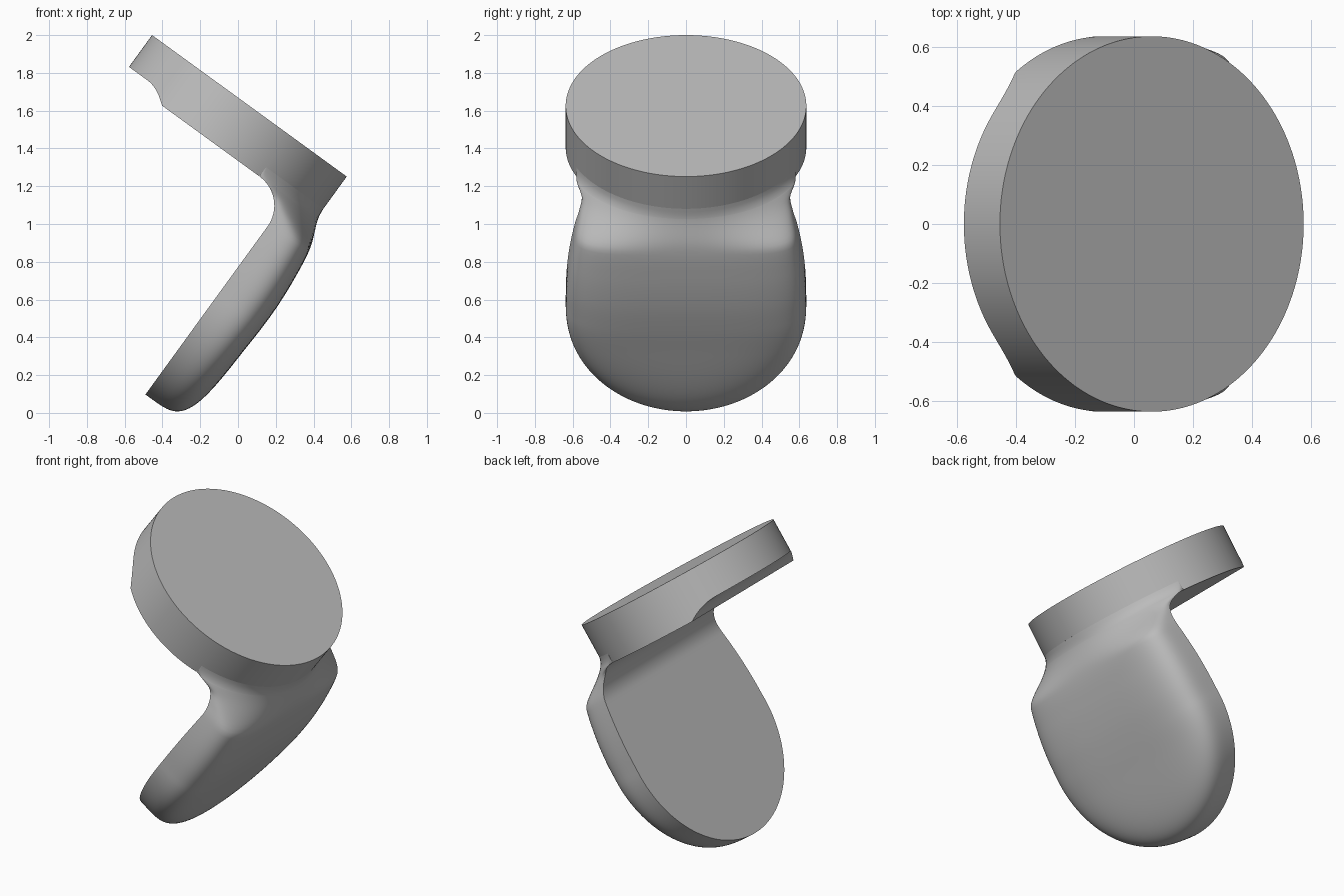
import bpy, bmesh, math

cube = bpy.data.objects.get("Cube")
if cube:
    bpy.data.objects.remove(cube, do_unlink=True)

R = 0.637                # disc radius
TILT = math.radians(36)  # disc slope
C, S = math.cos(TILT), math.sin(TILT)

grey = bpy.data.materials.new("plain_grey")
grey.use_nodes = True
grey.diffuse_color = (0.5, 0.5, 0.5, 1)
grey.node_tree.nodes["Principled BSDF"].inputs["Base Color"].default_value = (0.5, 0.5, 0.5, 1)


def place(u, y, d):
    """u runs down the disc slope, d runs down square to the disc."""
    return (-0.455 + C * u - S * d, y, 2 - S * u - C * d)


def loft(name, sections):
    """Skin closed sections of equal point count and cap the ends."""
    bm = bmesh.new()
    rows = [[bm.verts.new(place(*p)) for p in sec] for sec in sections]
    n = len(rows[0])
    for a, b in zip(rows, rows[1:]):
        for i in range(n):
            j = (i + 1) % n
            bm.faces.new((a[i], a[j], b[j], b[i]))
    bm.faces.new(rows[0])
    bm.faces.new(rows[-1])
    bmesh.ops.remove_doubles(bm, verts=bm.verts, dist=0.0002)
    bmesh.ops.recalc_face_normals(bm, faces=bm.faces)
    mesh = bpy.data.meshes.new(name)
    bm.to_mesh(mesh)
    bm.free()
    mesh.materials.append(grey)
    obj = bpy.data.objects.new(name, mesh)
    bpy.context.collection.objects.link(obj)
    bpy.ops.object.select_all(action='DESELECT')
    obj.select_set(True)
    bpy.context.view_layer.objects.active = obj
    bpy.ops.object.shade_smooth_by_angle(angle=math.radians(32))
    return obj


def curve(points, x):
    """Smooth interpolation through a few points."""
    x = min(max(x, points[0][0]), points[-1][0])

    def slope(i):
        a, b = points[max(i - 1, 0)], points[min(i + 1, len(points) - 1)]
        return (b[1] - a[1]) / (b[0] - a[0])
    for i, (p, q) in enumerate(zip(points, points[1:])):
        if x <= q[0]:
            h = q[0] - p[0]
            t = (x - p[0]) / h
            return ((2*t**3 - 3*t*t + 1) * p[1] + (t**3 - 2*t*t + t) * h * slope(i)
                    + (3*t*t - 2*t**3) * q[1] + (t**3 - t*t) * h * slope(i + 1))


# Tilted disc: thinner tip with a curved step on its underside
def disc_depth(u):
    if u > 0.91:
        return 0.211     # the plate takes over below here
    step = min(max((u - 0.12) / 0.14, 0), 1)
    return 0.208 + 0.063 * step ** 2


disc = []
for k in range(121):
    a = math.pi * k / 120
    u, w = R * (1 - math.cos(a)), R * math.sin(a)
    t = disc_depth(u)
    disc.append([(u, -w, 0), (u, w, 0), (u, w, t), (u, -w, t)])
loft("tilted_disc", disc)

# Curved plate: flat inside, domed outside, round end, filleted into the disc
MID = 0.923              # centre of the round end
FIL_D, FIL_R = 0.461, 0.19
WIDTH = [(0.211, 0.58), (0.271, 0.58), (0.31, 0.552), (0.36, 0.562), (0.44, 0.588),
         (0.6, 0.617), (0.75, 0.632), (MID, R)]
OUTER = [(0.211, 1.274), (0.271, 1.283), (0.42, 1.34), (0.6, 1.368), (0.775, 1.381),
         (MID, 1.381), (1.1, 1.374), (1.56, 1.36)]


def plate_section(d):
    drop = min(max(FIL_D - d, 0), FIL_R)
    inner = 0.9 + math.sqrt(FIL_R ** 2 - drop ** 2)
    past = max(d - MID, 0)
    w = math.sqrt(max(R * R - past * past, 0)) if past else curve(WIDTH, d)
    outer = curve(OUTER, d)
    mix = min(max((d - 0.211) / 0.24, 0), 1)
    mix = mix * mix * (3 - 2 * mix)
    pts = []
    steps = 28
    for k in range(-steps, steps + 1):
        t = abs(k) / steps
        y = w * (1 - (1 - t) ** 3)
        rho = min(math.hypot(y, past) / R if past else y / w, 1)
        dome = inner + (outer - inner) * (1 - rho ** 4.7) ** (1 / 4.7)
        arc = R + math.sqrt(max(R * R - y * y, 0)) + outer - 2 * R
        u = inner if t == 1 else max(inner, arc + (dome - arc) * mix)
        pts.append((u, math.copysign(y, k), d))
    return pts


depths = [0.211, 0.23, 0.25]
depths += [FIL_D - FIL_R * math.cos(math.pi / 2 * k / 16) for k in range(17)]
depths += [FIL_D + (MID - FIL_D) * k / 20 for k in range(1, 21)]
depths += [MID + R * math.sin(math.pi / 2 * k / 48) for k in range(1, 49)]
loft("curved_plate", [plate_section(d) for d in depths])
